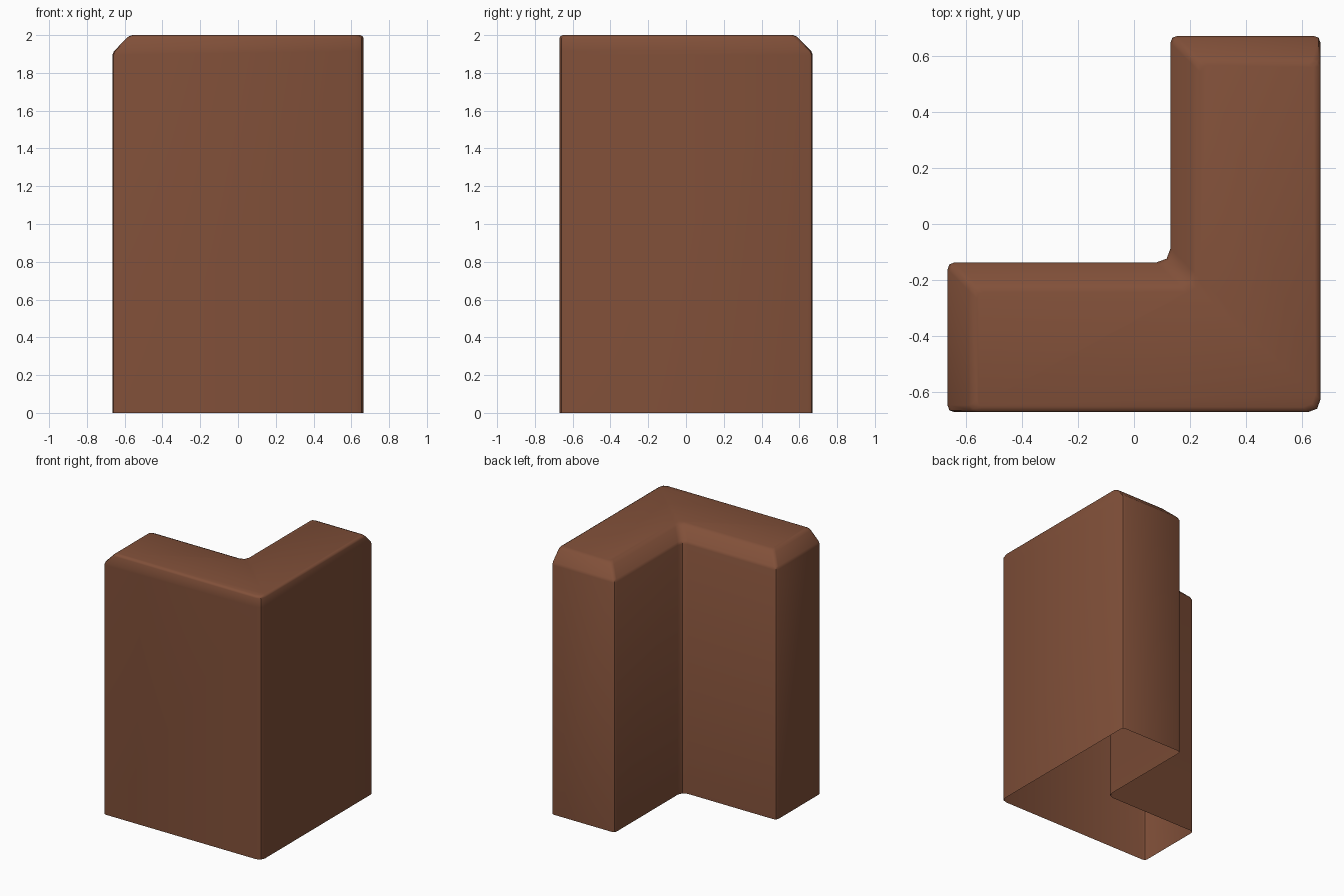
import bpy, bmesh, math
from mathutils import Vector

if "Cube" in bpy.data.objects:
    bpy.data.objects.remove(bpy.data.objects["Cube"])

# One flat brown for the whole wall
brown = bpy.data.materials.new("brown")
brown.diffuse_color = (0.22, 0.08, 0.041, 1)
brown.use_nodes = True
brown.node_tree.nodes["Principled BSDF"].inputs["Base Color"].default_value = brown.diffuse_color


def outline(wide, slim, z):
    """L outline: edges facing -x and +y move in by wide, the others by slim."""
    x0, x1, x2 = -0.665 + wide, 0.13 + wide, 0.665 - slim
    y0, y1, y2 = -0.671 + slim, -0.137 - wide, 0.671 - wide
    # corner position and rounding size
    corners = [(x0, y0, .025), (x2, y0, .045), (x2, y2, .025),
               (x1, y2, .025), (x1, y1, .05), (x0, y1, .025)]
    pts = []
    for i, (x, y, r) in enumerate(corners):
        c = Vector((x, y, z))
        a = (Vector((*corners[i - 1][:2], z)) - c).normalized() * r
        b = (Vector((*corners[(i + 1) % 6][:2], z)) - c).normalized() * r
        pts += [c + a, c + (a + b) * 0.27, c + b]
    return pts


# Wall corner: stacked outlines, open underneath, wide chamfer on the inner top edges
profile = [(0, 0, 0), (0, 0, 1.895), (.008, 0, 1.915), (.075, 0, 1.983),
           (.086, .005, 1.993), (.105, .018, 2.0)]
bm = bmesh.new()
rings = [[bm.verts.new(p) for p in outline(*row)] for row in profile]
n = len(rings[0])
for low, high in zip(rings, rings[1:]):
    for i in range(n):
        j = (i + 1) % n
        bm.faces.new((low[i], low[j], high[j], high[i]))
bm.faces.new(rings[-1])

mesh = bpy.data.meshes.new("corner_wall")
bm.to_mesh(mesh)
bm.free()
mesh.materials.append(brown)
wall = bpy.data.objects.new("corner_wall", mesh)
bpy.context.collection.objects.link(wall)
bpy.context.view_layer.objects.active = wall
wall.select_set(True)
bpy.ops.object.shade_smooth_by_angle(angle=math.radians(40))
